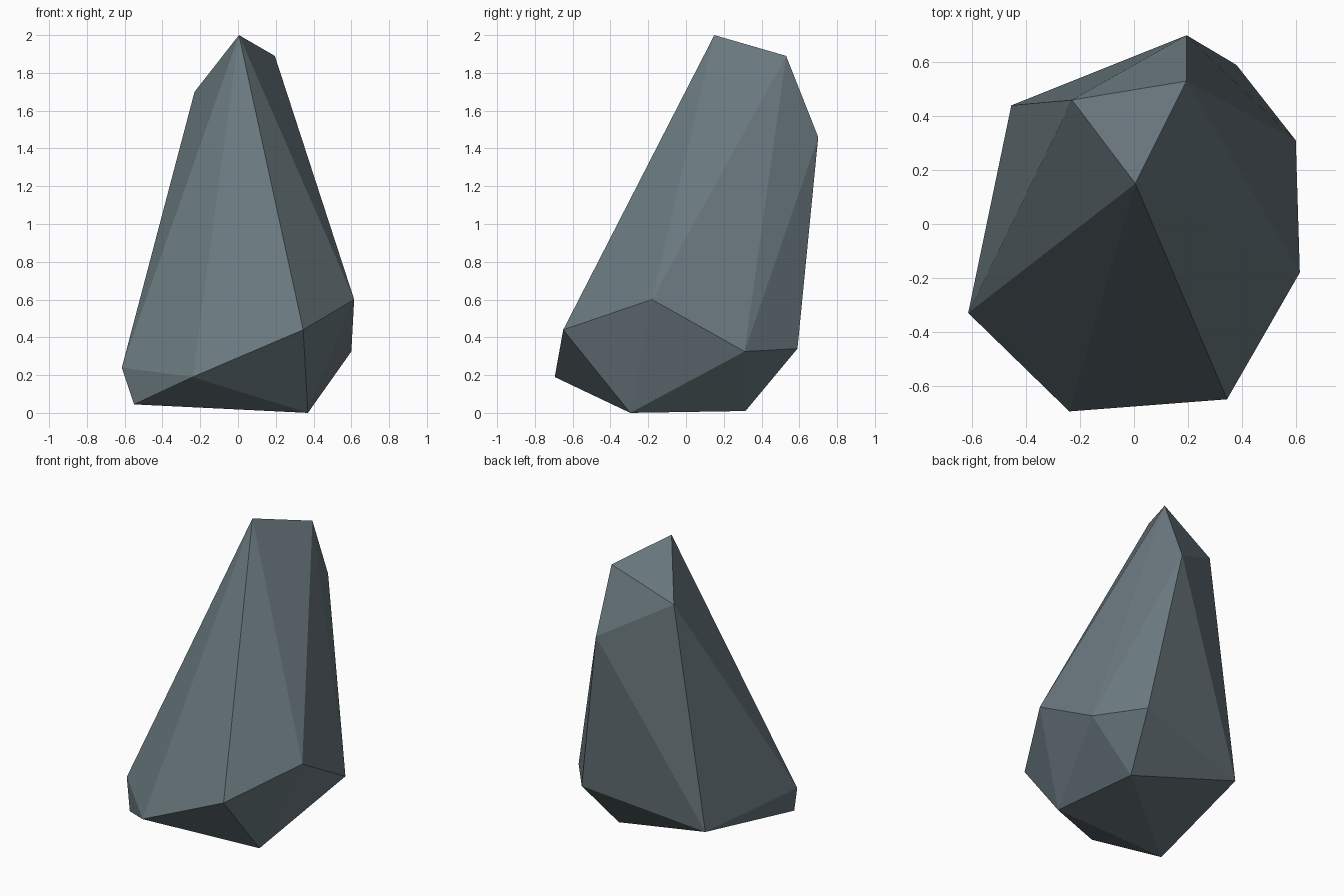
import bpy
import bmesh

if "Cube" in bpy.data.objects:
    bpy.data.objects.remove(bpy.data.objects["Cube"])

# Faceted boulder: convex hull around its corner points
corners = [
    # summit ridge
    (0.005, 0.15, 2.0), (0.195, 0.53, 1.89), (-0.23, 0.46, 1.70), (0.195, 0.70, 1.46),
    # waist
    (0.615, -0.18, 0.60), (0.345, -0.65, 0.44), (-0.24, -0.695, 0.19),
    (-0.615, -0.33, 0.24), (-0.455, 0.44, 0.19), (0.38, 0.59, 0.34), (0.60, 0.31, 0.325),
    # underside
    (0.37, -0.295, 0.0), (-0.55, -0.39, 0.045), (0.29, 0.315, 0.01),
]

bm = bmesh.new()
for c in corners:
    bm.verts.new(c)
bmesh.ops.convex_hull(bm, input=bm.verts[:])
bmesh.ops.recalc_face_normals(bm, faces=bm.faces[:])

mesh = bpy.data.meshes.new("boulder")
bm.to_mesh(mesh)
bm.free()

# Slate grey stone
stone = bpy.data.materials.new("slate grey")
stone.diffuse_color = (0.14, 0.185, 0.205, 1.0)
stone.use_nodes = True
stone.node_tree.nodes["Principled BSDF"].inputs["Base Color"].default_value = stone.diffuse_color
mesh.materials.append(stone)

boulder = bpy.data.objects.new("boulder", mesh)
bpy.context.collection.objects.link(boulder)
